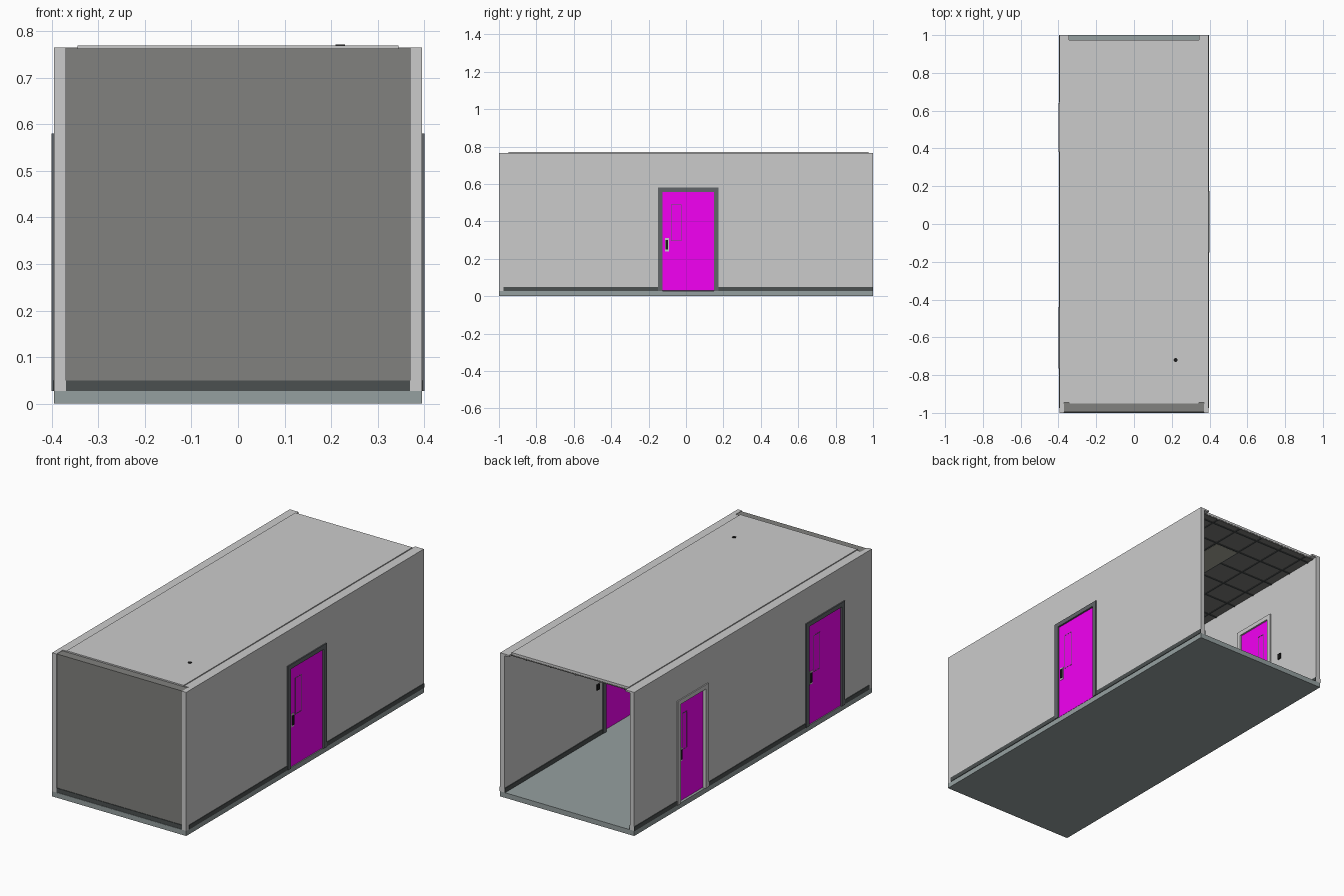
import bpy, bmesh, math

if "Cube" in bpy.data.objects:
    bpy.data.objects.remove(bpy.data.objects["Cube"])

def mat(name, c):
    m = bpy.data.materials.new(name)
    m.diffuse_color = (*c, 1)
    m.use_nodes = True
    m.node_tree.nodes["Principled BSDF"].inputs["Base Color"].default_value = m.diffuse_color
    return m

WALL = mat("wall_paint", (0.58, 0.58, 0.56))
DARK = mat("dark_trim", (0.07, 0.08, 0.08))
FRAME = mat("frame_grey", (0.12, 0.13, 0.14))
FLOOR = mat("floor_grey", (0.30, 0.35, 0.35))
END = mat("end_wall_grey", (0.22, 0.22, 0.21))
MAGENTA = mat("door_magenta", (0.9, 0.0, 0.9))
BLACK = mat("black", (0.01, 0.01, 0.01))
TILE = mat("ceiling_tile", (0.2, 0.2, 0.19))
LAMP = mat("lamp_panel", (0.4, 0.4, 0.33))

def finish(bm, name, m):
    bmesh.ops.recalc_face_normals(bm, faces=bm.faces)
    me = bpy.data.meshes.new(name)
    bm.to_mesh(me)
    bm.free()
    me.materials.append(m)
    ob = bpy.data.objects.new(name, me)
    bpy.context.collection.objects.link(ob)
    return ob

def boxes(name, m, *bs):
    """One object from boxes given as (x0, x1, y0, y1, z0, z1)."""
    bm = bmesh.new()
    for x0, x1, y0, y1, z0, z1 in bs:
        vs = bmesh.ops.create_cube(bm, size=1)["verts"]
        for v in vs:
            v.co = (x1 if v.co.x > 0 else x0, y1 if v.co.y > 0 else y0,
                    z1 if v.co.z > 0 else z0)
    return finish(bm, name, m)

FZ, TOP, XO, XI = 0.027, 0.765, 0.395, 0.37
LINTEL = 0.56

# Floor slab
boxes("floor", FLOOR, (-XO, XO, -1, 1, 0, FZ))

def side_wall(name, side, doors):
    # Wall outline with door notches, extruded through its thickness
    pts = [(-1, FZ)]
    for a, b in doors:
        pts += [(a, FZ), (a, LINTEL), (b, LINTEL), (b, FZ)]
    pts += [(1, FZ), (1, TOP), (-1, TOP)]
    bm = bmesh.new()
    f = bm.faces.new([bm.verts.new((side * XI, y, z)) for y, z in pts])
    r = bmesh.ops.extrude_face_region(bm, geom=[f])
    for v in r["geom"]:
        if isinstance(v, bmesh.types.BMVert):
            v.co.x = side * XO
    finish(bm, name + "_wall", WALL)
    # Skirting between the doors, inside and outside
    ends = [-0.975] + [e + s * 0.02 for d in doors for e, s in zip(d, (-1, 1))] + [1]
    bs = []
    for a, b in zip(ends[::2], ends[1::2]):
        for x0, x1 in ((XO, XO + 0.003), (XI - 0.004, XI)):
            xs = sorted((side * x0, side * x1))
            bs.append((*xs, a, b, FZ, 0.05))
    boxes(name + "_skirting", DARK, *bs)
    # Inward lip along the wall top, carrying the roof
    boxes(name + "_top_lip", WALL, (*sorted((side * 0.343, side * XI)), -0.945, 1, 0.756, TOP))

def door(name, side, yc, w, frame_mat, leaf_x):
    """Door whose hinge-free edge is on the left when seen from outside."""
    def B(u0, u1, x0, x1, z0, z1):
        xs = sorted((side * x0, side * x1))
        ys = sorted((yc + side * u0, yc + side * u1))
        return (*xs, *ys, z0, z1)
    h, t = w / 2, 0.025
    fx = (XI - 0.006, XO + 0.006)
    boxes(name + "_frame", frame_mat,
          B(-h, -h + t, *fx, FZ, 0.58), B(h - t, h, *fx, FZ, 0.58),
          B(-h + t, h - t, *fx, 0.557, 0.58))
    a, b = leaf_x
    boxes(name + "_leaf", MAGENTA, B(-h + t, h - t, a, b, FZ + 0.003, 0.556))
    # Narrow vision panel border, handle plate and lever on both faces
    scale = (w - 2 * t) / 0.275
    w0, w1 = -h + t + 0.045 * scale, -h + t + 0.1 * scale
    k0 = -h + t + 0.012
    border, plate, lever = [], [], []
    for x, d in ((a, -1), (b, 1)):
        xx = (x, x + d * 0.001)
        e = 0.003
        border += [B(w0, w0 + e, *xx, 0.295, 0.49), B(w1 - e, w1, *xx, 0.295, 0.49),
                   B(w0, w1, *xx, 0.295, 0.298), B(w0, w1, *xx, 0.487, 0.49)]
        plate.append(B(k0, k0 + 0.022, x, x + d * 0.002, 0.24, 0.31))
        lever.append(B(k0 + 0.004, k0 + 0.018, x, x + d * 0.006, 0.25, 0.3))
    boxes(name + "_window_border", FRAME, *border)
    boxes(name + "_handle_plate", WALL, *plate)
    boxes(name + "_handle", BLACK, *lever)

# Side walls and doors
side_wall("right", 1, [(-0.13, 0.155)])
side_wall("left", -1, [(-0.745, -0.46), (0.40, 0.622)])
door("right_door", 1, 0.0125, 0.325, FRAME, (0.379, 0.393))
door("left_front_door", -1, -0.603, 0.325, FRAME, (0.379, 0.393))
door("left_back_door", -1, 0.511, 0.26, WALL, (0.372, 0.384))

# Front end wall with skirting
boxes("front_wall", END, (-XI, XI, -0.995, -0.95, FZ, 0.763))
boxes("front_skirting", DARK, (-XI, XI, -0.998, -0.995, FZ, 0.05),
      (-XI, XI, -0.95, -0.946, FZ, 0.05))

# Roof panel; the ceiling below is tiled with recessed-looking grid bars
boxes("roof", WALL, (-0.345, 0.345, -0.95, 0.975, 0.758, 0.77))
boxes("ceiling", TILE, (-XI, XI, -0.95, 0.975, 0.752, 0.757))
T = 0.145
bars = [(x - 0.004, x + 0.004, -0.95, 0.975, 0.749, 0.7525)
        for x in (0.115 + T * i for i in range(-3, 2))]
bars += [(-XI, XI, y - 0.004, y + 0.004, 0.7485, 0.7525)
         for y in (0.79 + T * j for j in range(-11, 2))]
boxes("ceiling_grid", DARK, *bars)
boxes("ceiling_lights", LAMP, *[(-0.026, 0.111, y - 2 * T + 0.004, y - 0.004, 0.7478, 0.7525)
                                for y in (0.79, 0.79 - 4 * T, 0.79 - 8 * T)])

# Wall switches beside the doors
boxes("switches", BLACK, (XI - 0.006, XI, 0.205, 0.225, 0.275, 0.305),
      (-XI, -XI + 0.006, 0.70, 0.72, 0.285, 0.315),
      (-XI, -XI + 0.006, -0.41, -0.39, 0.275, 0.305))

# Small round detector passing through the roof
bpy.ops.mesh.primitive_cylinder_add(vertices=16, radius=0.01, depth=0.03,
                                    location=(0.22, -0.72, 0.757))
det = bpy.context.object
det.name = "detector"
det.data.materials.append(BLACK)
bpy.ops.object.shade_smooth_by_angle(angle=math.radians(40))
